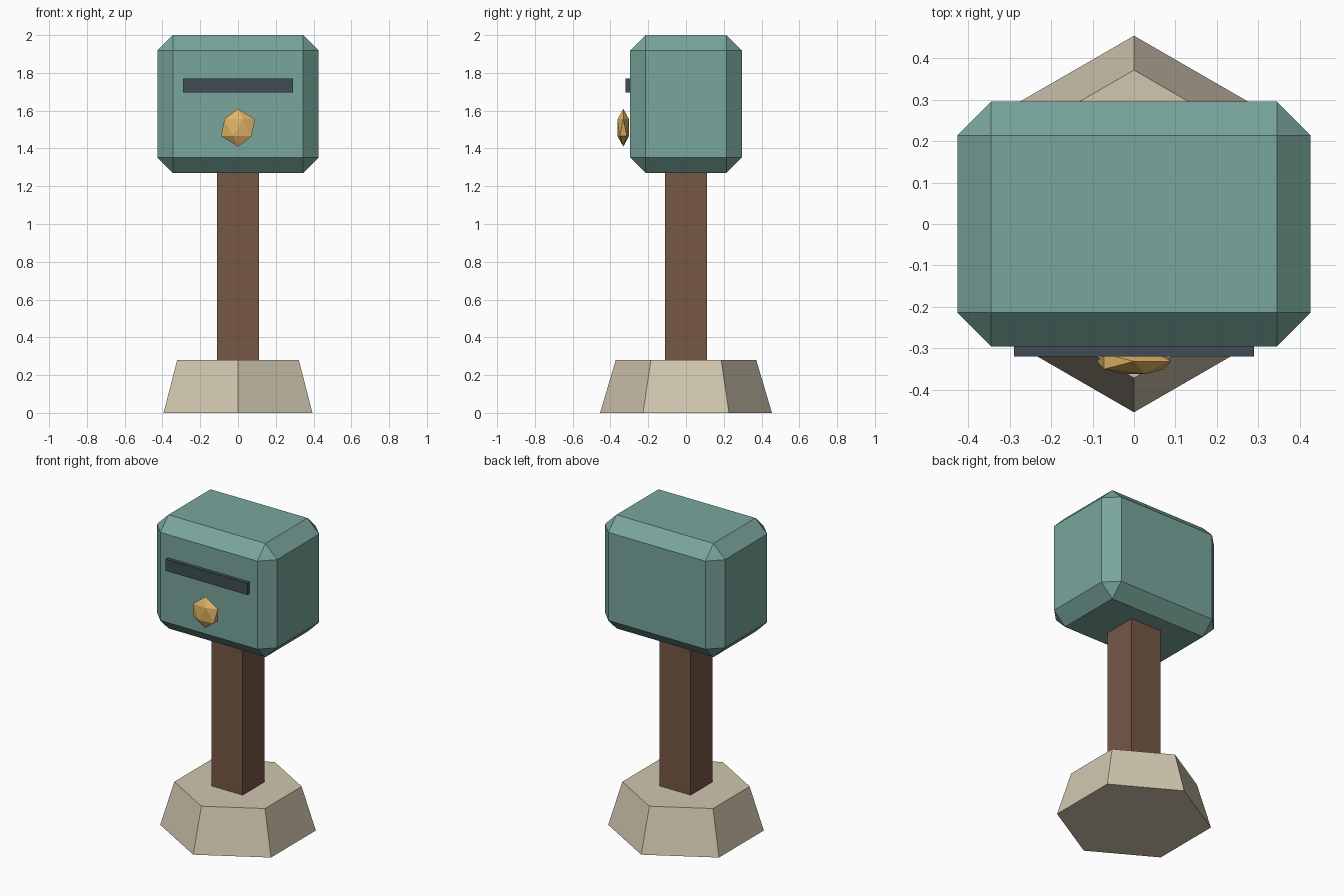
import bpy
import bmesh
from mathutils import Matrix

if "Cube" in bpy.data.objects:
    bpy.data.objects.remove(bpy.data.objects["Cube"])


def finish(name, bm, color):
    mesh = bpy.data.meshes.new(name)
    bm.to_mesh(mesh)
    bm.free()
    obj = bpy.data.objects.new(name, mesh)
    bpy.context.collection.objects.link(obj)
    mat = bpy.data.materials.new(name + "_color")
    mat.diffuse_color = (*color, 1)
    mat.use_nodes = True
    mat.node_tree.nodes["Principled BSDF"].inputs["Base Color"].default_value = mat.diffuse_color
    mesh.materials.append(mat)
    return obj


def box(name, lo, hi, color, chamfer=0):
    size = [b - a for a, b in zip(lo, hi)]
    mid = [(a + b) / 2 for a, b in zip(lo, hi)]
    bm = bmesh.new()
    bmesh.ops.create_cube(bm, size=1, matrix=Matrix.Translation(mid) @ Matrix.Diagonal((*size, 1)))
    if chamfer:
        bmesh.ops.bevel(bm, geom=bm.edges[:], offset=chamfer, offset_type='OFFSET',
                        segments=1, affect='EDGES')
    return finish(name, bm, color)


# Six-sided tapered stone base
bm = bmesh.new()
bmesh.ops.create_cone(bm, cap_ends=True, segments=6, radius1=0.455, radius2=0.372,
                      depth=0.28, matrix=Matrix.Translation((0, 0, 0.14)))
finish("base", bm, (0.64, 0.57, 0.43))

# Square wooden post
box("post", (-0.11, -0.11, 0.28), (0.11, 0.11, 1.27), (0.18, 0.095, 0.06))

# Chamfered letter box
box("body", (-0.427, -0.296, 1.27), (0.427, 0.296, 2.0), (0.19, 0.38, 0.33), chamfer=0.082)

# Dark letter slot plate
box("slot", (-0.29, -0.32, 1.695), (0.29, -0.28, 1.77), (0.05, 0.075, 0.09))

# Faceted, flattened brass knob
bm = bmesh.new()
bmesh.ops.create_icosphere(bm, subdivisions=1, radius=1,
                           matrix=Matrix.Translation((0, -0.332, 1.51)) @ Matrix.Diagonal((0.1, 0.036, 0.1, 1)))
finish("knob", bm, (0.75, 0.45, 0.13))
